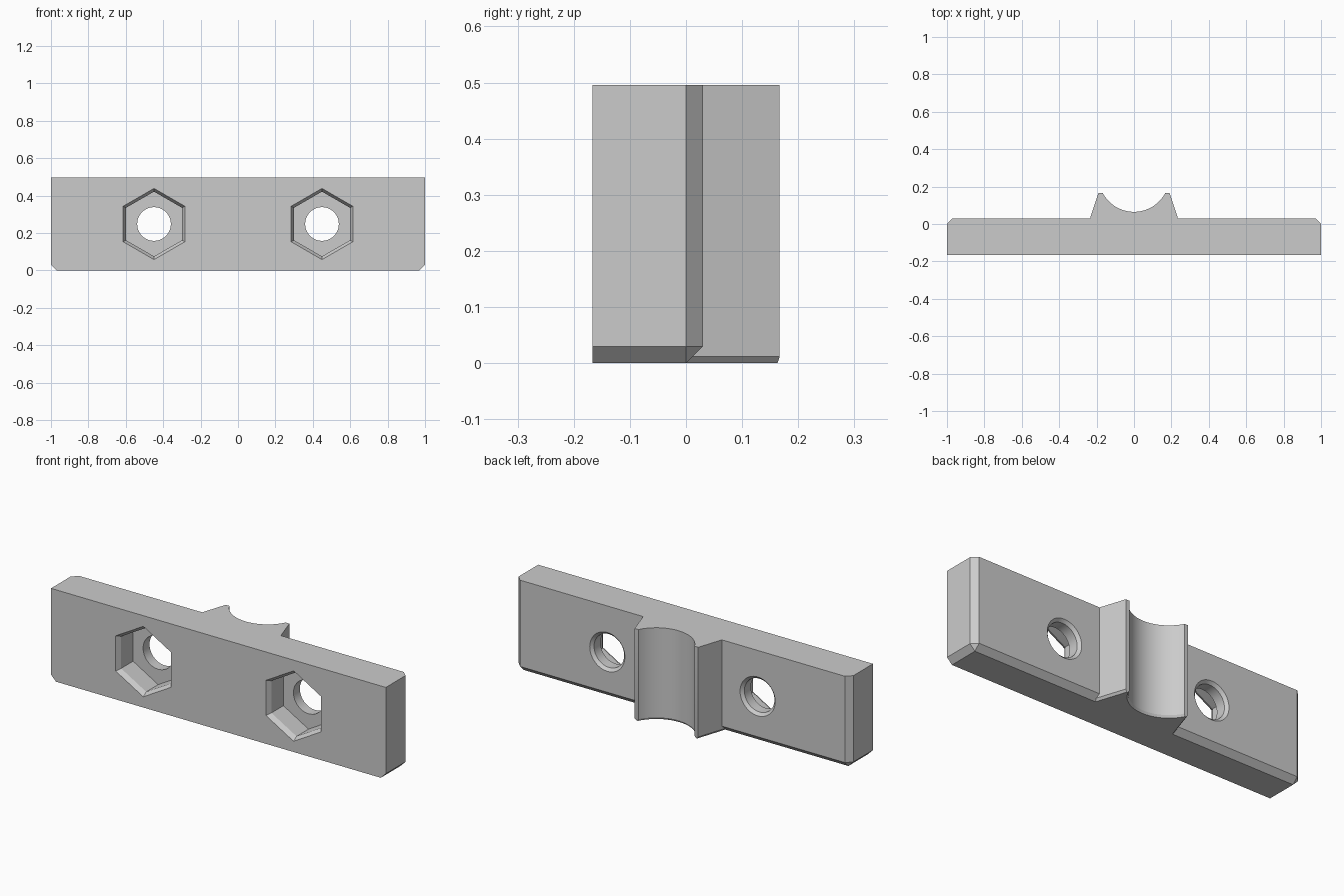
import bpy, bmesh, math
from mathutils import Vector

W, H, FRONT, BACK, TIP = 1.0, 0.496, -0.167, 0.03, 0.167
CHAMFER = 0.03

cube = bpy.data.objects.get("Cube")
if cube:
    bpy.data.objects.remove(cube, do_unlink=True)

grey = bpy.data.materials.new("plain_grey")
grey.use_nodes = True
colour = (0.6, 0.6, 0.6, 1)
grey.diffuse_color = colour
grey.node_tree.nodes["Principled BSDF"].inputs["Base Color"].default_value = colour


def make_object(name, bm):
    bmesh.ops.recalc_face_normals(bm, faces=bm.faces)
    mesh = bpy.data.meshes.new(name)
    bm.to_mesh(mesh)
    bm.free()
    mesh.materials.append(grey)
    obj = bpy.data.objects.new(name, mesh)
    bpy.context.collection.objects.link(obj)
    return obj


def loft(name, rings):
    """Closed solid skinned through rings of equal point count."""
    bm = bmesh.new()
    loops = [[bm.verts.new(p) for p in ring] for ring in rings]
    n = len(loops[0])
    for a, b in zip(loops, loops[1:]):
        for i in range(n):
            j = (i + 1) % n
            bm.faces.new((a[i], a[j], b[j], b[i]))
    bm.faces.new(loops[0])
    bm.faces.new(loops[-1])
    return make_object(name, bm)


def ring_y(x, y, radius, sides):
    """Polygon around the y axis with one corner pointing up."""
    steps = [2 * math.pi * i / sides for i in range(sides)]
    return [(x + radius * math.sin(a), y, H / 2 + radius * math.cos(a)) for a in steps]


def combine(target, other, operation):
    mod = target.modifiers.new(operation.title(), 'BOOLEAN')
    mod.object, mod.operation, mod.solver = other, operation, 'EXACT'
    bpy.context.view_layer.update()
    evaluated = target.evaluated_get(bpy.context.evaluated_depsgraph_get())
    result = bpy.data.meshes.new_from_object(evaluated)
    target.modifiers.clear()
    target.data = result
    bpy.data.objects.remove(other, do_unlink=True)


# Plate with chamfered ends, bottom corners and lower back edge
bm = bmesh.new()
bmesh.ops.create_cube(bm, size=1)
for v in bm.verts:
    v.co = Vector((2 * W * v.co.x, FRONT + (v.co.y + 0.5) * (BACK - FRONT), (v.co.z + 0.5) * H))


def is_chamfered(edge):
    mid = (edge.verts[0].co + edge.verts[1].co) / 2
    at_side, at_back, at_bottom = abs(mid.x) > 0.9, mid.y > 0.02, mid.z < 0.01
    return at_side + at_back + at_bottom == 2


bmesh.ops.bevel(bm, geom=[e for e in bm.edges if is_chamfered(e)], offset=CHAMFER,
                offset_type='OFFSET', segments=1, profile=0.5, affect='EDGES')
plate = make_object("clamp_plate", bm)


# Rod saddle on the back, with a small chamfer around its lower end
def saddle_ring(z, side_inset, groove_inset, tip_inset):
    root_y, slope = -0.03, 0.045 / (TIP - BACK)
    tip = TIP - tip_inset
    centre_y, radius = 0.254, 0.189 + groove_inset

    def side_x(y):
        return 0.19 + slope * (TIP - y) - side_inset

    half = math.acos((centre_y - tip) / radius)
    arc = [half * (1 - 2 * i / 32) for i in range(33)]
    points = [(side_x(root_y), root_y), (side_x(tip), tip)]
    points += [(radius * math.sin(a), centre_y - radius * math.cos(a)) for a in arc]
    points += [(-x, y) for x, y in points[1::-1]]
    return [(x, y, z) for x, y in points]


saddle = loft("rod_saddle", [saddle_ring(0, 0.01, 0.007, 0.004),
                             saddle_ring(0.012, 0, 0, 0), saddle_ring(H, 0, 0, 0)])
combine(plate, saddle, 'UNION')

# Hexagonal nut pockets in front, countersunk bolt holes through to the back
for x in (-0.449, 0.449):
    pocket = [(-0.192, 0.2075), (-0.142, 0.173), (-0.04, 0.173)]
    combine(plate, loft("nut_cutter", [ring_y(x, y, r, 6) for y, r in pocket]), 'DIFFERENCE')
    bolt = [(-0.1, 0.09), (0.015, 0.09), (0.045, 0.12)]
    combine(plate, loft("bolt_cutter", [ring_y(x, y, r, 48) for y, r in bolt]), 'DIFFERENCE')

# Smooth curves, sharp corners
bpy.ops.object.select_all(action='DESELECT')
plate.select_set(True)
bpy.context.view_layer.objects.active = plate
bpy.ops.object.shade_smooth_by_angle(angle=math.radians(25))
